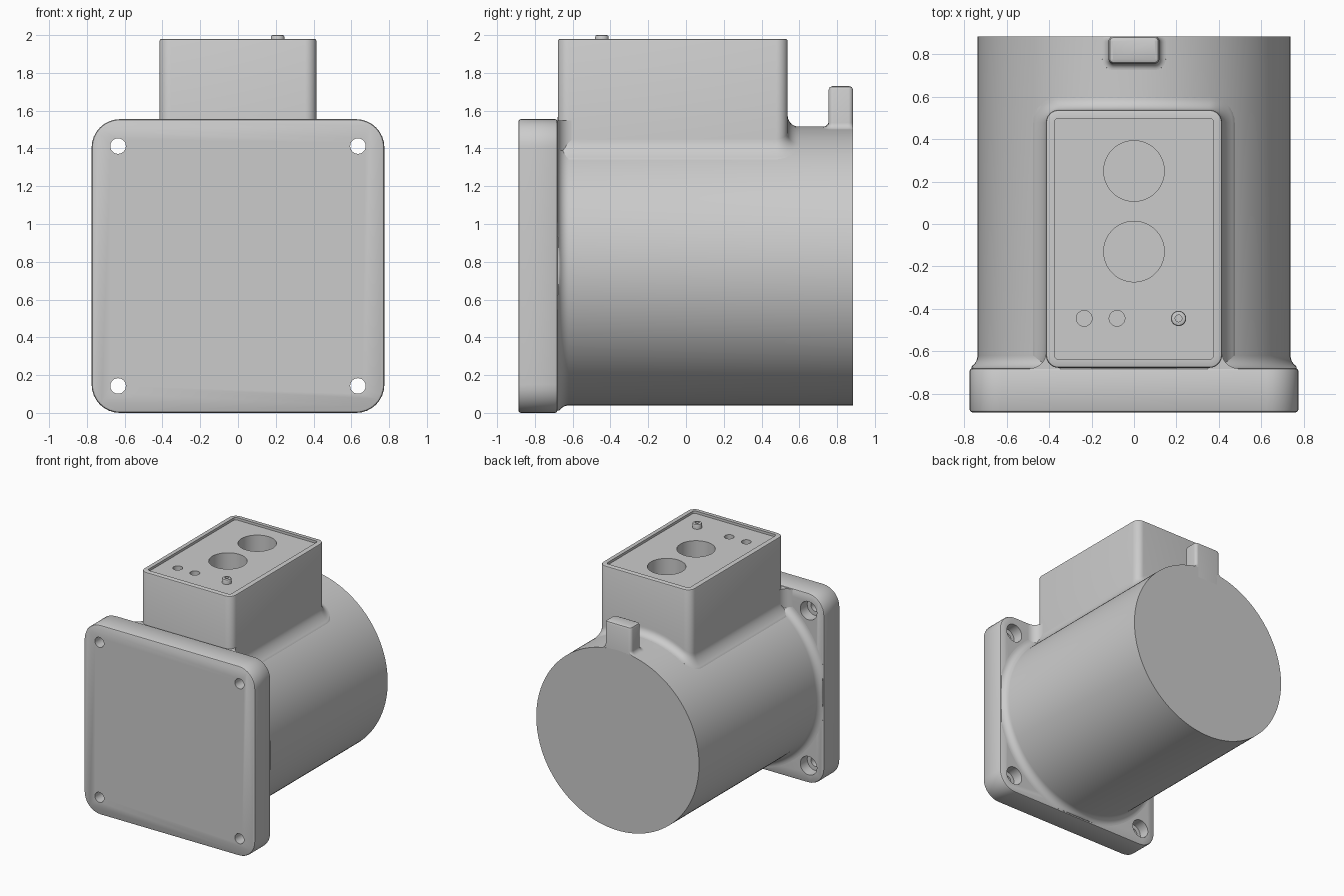
import bpy, bmesh, math

if "Cube" in bpy.data.objects:
    bpy.data.objects.remove(bpy.data.objects["Cube"], do_unlink=True)

grey = bpy.data.materials.new("plain grey")
grey.use_nodes = True
grey.diffuse_color = (0.6, 0.6, 0.6, 1)
grey.node_tree.nodes["Principled BSDF"].inputs["Base Color"].default_value = (0.6, 0.6, 0.6, 1)

AXIS_Z, RADIUS = 0.7775, 0.738      # motor body axis and radius
BACK, PLATE = 0.885, -0.68          # body end, rear face of the flange
parts = []


def loft(name, rings, caps=True):
    """Skin a list of equal closed rings."""
    bm = bmesh.new()
    loops = [[bm.verts.new(p) for p in ring] for ring in rings]
    n = len(loops[0])
    for a, b in zip(loops, loops[1:]):
        for i in range(n):
            j = (i + 1) % n
            bm.faces.new((a[i], a[j], b[j], b[i]))
    if caps:
        bm.faces.new(loops[0][::-1])
        bm.faces.new(loops[-1])
    bmesh.ops.recalc_face_normals(bm, faces=bm.faces)
    mesh = bpy.data.meshes.new(name)
    bm.to_mesh(mesh)
    bm.free()
    mesh.materials.append(grey)
    obj = bpy.data.objects.new(name, mesh)
    bpy.context.collection.objects.link(obj)
    parts.append(obj)
    return obj


def outline(cx, cy, hw, hh, r, inset=0.0, sub=1, steps=8):
    """Rounded rectangle, straight sides split into sub pieces."""
    hw, hh, r = hw - inset, hh - inset, max(r - inset, 0.002)
    corners = []
    for k, (sx, sy) in enumerate(((1, 1), (-1, 1), (-1, -1), (1, -1))):
        arc = [(k + s / steps) * math.pi / 2 for s in range(steps + 1)]
        corners.append([(cx + sx * (hw - r) + r * math.cos(a),
                         cy + sy * (hh - r) + r * math.sin(a)) for a in arc])
    pts = []
    for k in range(4):
        pts += corners[k]
        (ax, ay), (bx, by) = corners[k][-1], corners[(k + 1) % 4][0]
        pts += [(ax + (bx - ax) * s / sub, ay + (by - ay) * s / sub) for s in range(1, sub)]
    return pts


def block(name, rect, levels, upright=False):
    """Rounded block; levels are (inset, height) pairs."""
    rings = []
    for inset, h in levels:
        pts = outline(*rect, inset=inset)
        rings.append([(u, h, v) if upright else (u, v, h) for u, v in pts])
    return loft(name, rings)


def ring_y(r, y, n=128):
    return [(r * math.cos(math.tau * i / n), y, AXIS_Z + r * math.sin(math.tau * i / n))
            for i in range(n)]


def drill(u, v, r, lo, hi, upright=False):
    """Round cutter."""
    pts = [(u + r * math.cos(math.tau * i / 48), v + r * math.sin(math.tau * i / 48))
           for i in range(48)]
    cutter = loft("cutter", [[(a, h, b) if upright else (a, b, h) for a, b in pts]
                             for h in (lo, hi)])
    cutter.hide_render = True
    parts.remove(cutter)
    return cutter


def cut(obj, cutters):
    bpy.context.view_layer.objects.active = obj
    for c in cutters:
        mod = obj.modifiers.new("hole", 'BOOLEAN')
        mod.operation, mod.solver, mod.object = 'DIFFERENCE', 'EXACT', c
        bpy.ops.object.modifier_apply(modifier=mod.name)
        bpy.data.objects.remove(c, do_unlink=True)


def skirt(name, rect, f):
    """Concave blend where an upright block meets the round body."""
    profile = [(0.01, f)]
    for s in range(9):
        a = s / 8 * math.pi / 2
        profile.append((-f * (1 - math.cos(a)), f * (1 - math.sin(a))))
    profile.append((-f - 0.002, -0.004))
    rings = []
    for inset, h in profile:
        rings.append([(x, min(max(y, PLATE), BACK - 0.001),
                       AXIS_Z + math.sqrt(RADIUS ** 2 - x * x) + h)
                      for x, y in outline(*rect, inset=inset, sub=16)])
    loft(name, rings, caps=False)


# Square mounting flange with counterbored corner holes
flange = block("mounting_flange", (0, AXIS_Z, 0.775, 0.7775, 0.15),
               [(0.012, -0.888), (0.004, -0.884), (0, -0.876),
                (0, PLATE - 0.012), (0.004, PLATE - 0.004), (0.012, PLATE)], upright=True)
holes = []
for sx in (-1, 1):
    for sz in (-1, 1):
        x, z = sx * 0.635, AXIS_Z + sz * 0.635
        holes.append(drill(x, z, 0.041, -1, -0.5, True))
        holes.append(drill(x, z, 0.075, PLATE - 0.09, -0.5, True))
cut(flange, holes)

# Round body flaring into the flange, flare trimmed to the flange sides
F = 0.06
rings = [ring_y(RADIUS, BACK)]
for s in range(9):
    a = s / 8 * math.pi / 2
    rings.append(ring_y(RADIUS + F * (1 - math.cos(a)), PLATE + F * (1 - math.sin(a))))
rings.append(ring_y(RADIUS + F, PLATE - 0.02))
lim = 0.766
rings = [[(max(-lim, min(lim, x)), y, AXIS_Z + max(-lim, min(lim, z - AXIS_Z)))
          for x, y, z in ring] for ring in rings]
loft("round_body", rings)

# Terminal box with recessed top, sockets and pin holes
box_rect = (0, -0.07, 0.415, 0.608, 0.06)
box = block("terminal_box", box_rect,
            [(0, 1.25), (0, 1.97), (0.003, 1.977), (0.01, 1.98),
             (0.04, 1.98), (0.04, 1.96)])
cut(box, [drill(0, 0.25, 0.143, 1.65, 2.1), drill(0, -0.13, 0.143, 1.65, 2.1),
          drill(-0.235, -0.445, 0.037, 1.85, 2.1), drill(-0.08, -0.445, 0.037, 1.85, 2.1)])
skirt("box_blend", box_rect, 0.06)

# Hollow stud on the box top
block("box_stud", (0.21, -0.445, 0.036, 0.036, 0.036),
      [(0, 1.95), (0, 1.99), (0.003, 1.997), (0.01, 2.0), (0.02, 2.0), (0.02, 1.97)])

# Rear key tab
tab_rect = (0, 0.82, 0.12, 0.065, 0.025)
block("rear_tab", tab_rect,
      [(0, 1.42), (0, 1.71), (0.006, 1.724), (0.02, 1.73)])
skirt("tab_blend", tab_rect, 0.03)

# Concave blends between box sides and flange
for side, sx in (("right", -1), ("left", 1)):
    f = 0.075
    pts = [(0.35, PLATE - 0.01), (0.35, PLATE + f)]
    for s in range(9):
        a = s / 8 * math.pi / 2
        pts.append((0.415 + f * (1 - math.cos(a)), PLATE + f * (1 - math.sin(a))))
    pts.append((0.415 + f, PLATE - 0.01))
    loft(side + "_corner_blend", [[(sx * x, y, z) for x, y in pts] for z in (1.3, 1.548)])

# Smooth shading with crisp edges
bpy.ops.object.select_all(action='DESELECT')
for p in parts:
    p.select_set(True)
bpy.context.view_layer.objects.active = parts[0]
bpy.ops.object.shade_smooth_by_angle(angle=math.radians(35))
